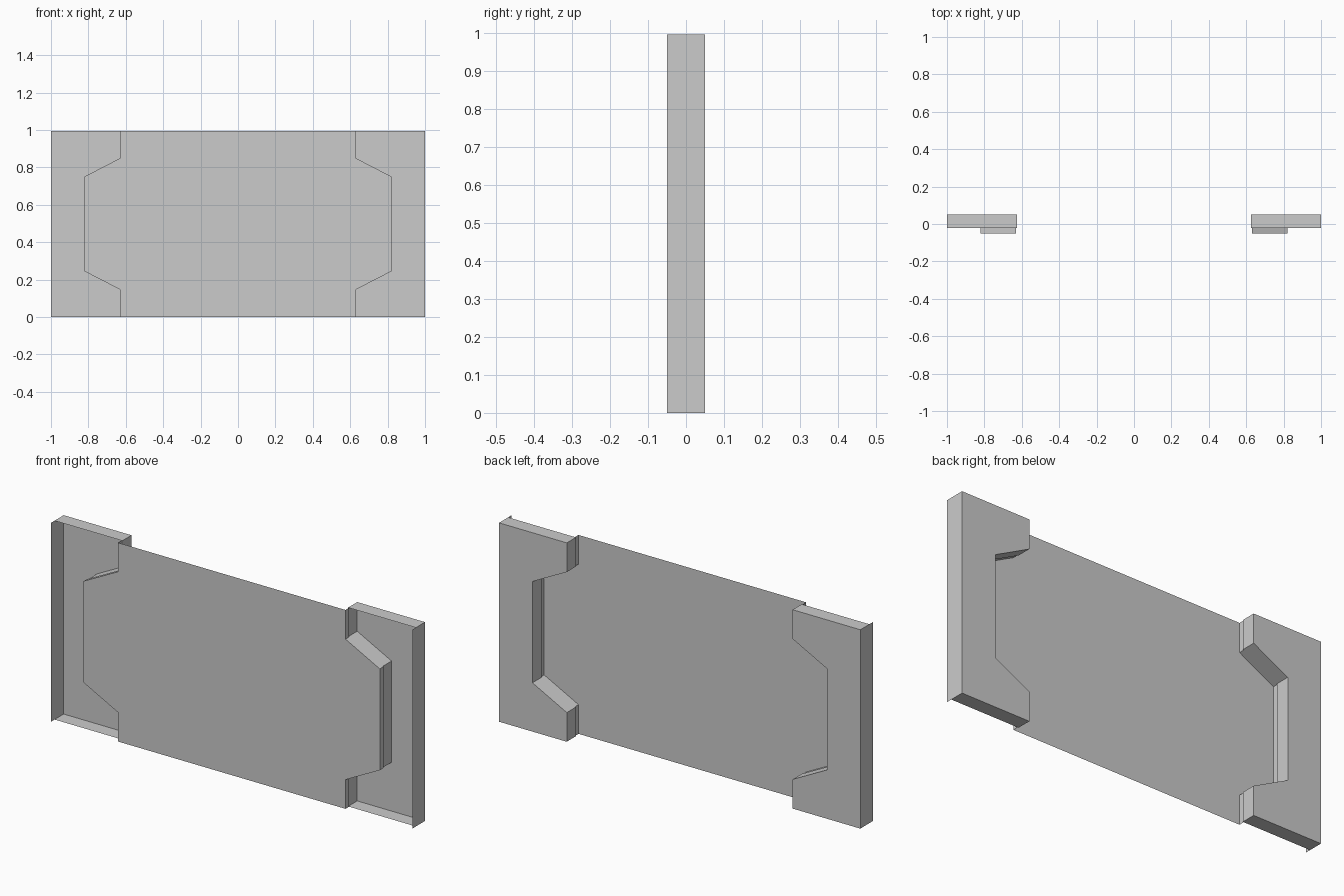
import bpy, bmesh

if "Cube" in bpy.data.objects:
    bpy.data.objects.remove(bpy.data.objects["Cube"])

H = 0.995
FRONT, STEP, BACK = -0.05, -0.022, 0.05


def profile(dx=0.0):
    # notched edge from floor to top, on the +x side
    pts = [(0.63, 0), (0.63, 0.146), (0.82, 0.244)]
    pts += [(x, H - z) for x, z in reversed(pts)]
    return [(x + dx, z) for x, z in pts]


def sheet(bm, outline, y):
    bm.faces.new([bm.verts.new((x, y, z)) for x, z in outline])


def strip(bm, path, y0, y1):
    # wall of flat faces swept along y
    a = [bm.verts.new((x, y0, z)) for x, z in path]
    b = [bm.verts.new((x, y1, z)) for x, z in path]
    for i in range(len(path) - 1):
        bm.faces.new((a[i], a[i + 1], b[i + 1], b[i]))


def finish(bm, name, mirror=False):
    bmesh.ops.remove_doubles(bm, verts=bm.verts, dist=0.0005)
    me = bpy.data.meshes.new(name)
    bm.to_mesh(me)
    bm.free()
    ob = bpy.data.objects.new(name, me)
    bpy.context.collection.objects.link(ob)
    if mirror:
        ob.modifiers.new("mirror", 'MIRROR').use_axis[0] = True


# thin central sheet
bm = bmesh.new()
right = profile()
sheet(bm, right + [(-x, z) for x, z in reversed(right)], FRONT)
finish(bm, "centre_panel")

# shallow rim folded back from the sheet's notched edges
bm = bmesh.new()
strip(bm, profile(), STEP, FRONT)
finish(bm, "panel_rim", True)

# end frames: open tray with back, notched inner wall, top and bottom
bm = bmesh.new()
inner = profile(-0.005)
sheet(bm, [(1, 0), (1, H)] + inner[::-1], BACK)
strip(bm, inner, BACK, STEP)
strip(bm, [(1, 0), inner[0]], BACK, STEP)
strip(bm, [inner[-1], (1, H)], BACK, STEP)
finish(bm, "end_frame", True)

# full-depth outer side walls
bm = bmesh.new()
strip(bm, [(1, 0), (1, H)], FRONT, BACK)
finish(bm, "outer_wall", True)
